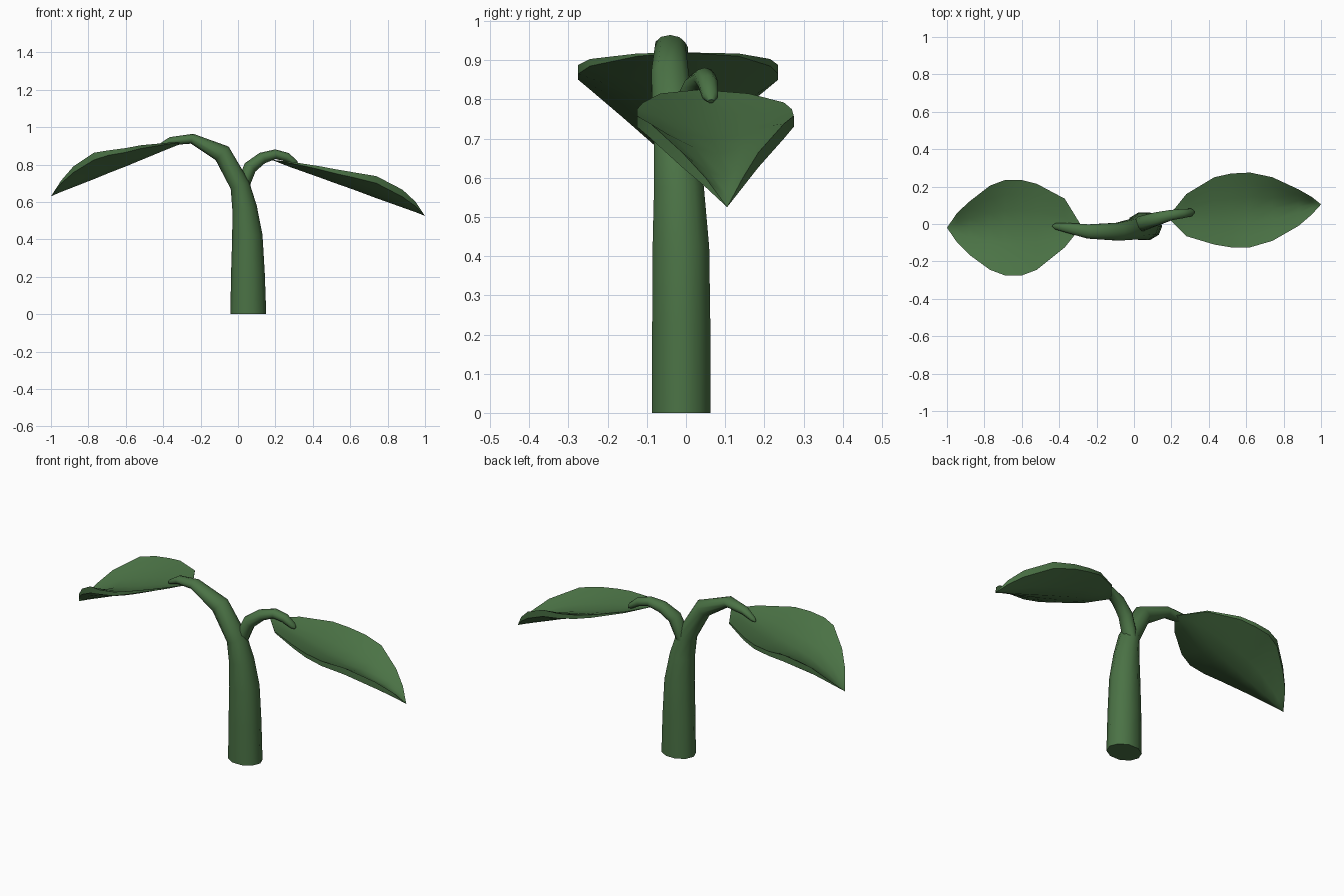
import bpy, bmesh, math
from mathutils import Vector

green = bpy.data.materials.new("leaf_green")
green.diffuse_color = (0.07, 0.17, 0.06, 1)


def finish(bm, name, angle):
    bmesh.ops.recalc_face_normals(bm, faces=bm.faces)
    me = bpy.data.meshes.new(name)
    bm.to_mesh(me)
    bm.free()
    me.materials.append(green)
    ob = bpy.data.objects.new(name, me)
    bpy.context.collection.objects.link(ob)
    bpy.ops.object.select_all(action='DESELECT')
    ob.select_set(True)
    bpy.context.view_layer.objects.active = ob
    bpy.ops.object.shade_smooth_by_angle(angle=math.radians(angle))
    return ob


def stem(name, path, sides=10):
    """Tapered tube; each path entry is x, y, z, in-plane radius, sideways radius."""
    bm = bmesh.new()
    pts = [Vector(p[:3]) for p in path]
    rings = []
    for i, p in enumerate(path):
        t = (pts[min(i + 1, len(pts) - 1)] - pts[max(i - 1, 0)]).normalized()
        if i == 0 and p[2] == 0:
            t = Vector((0, 0, 1))
        u = Vector((0, 1, 0)).cross(t).normalized()
        w = t.cross(u)
        rings.append([bm.verts.new(pts[i] + u * p[3] * math.cos(a) + w * p[4] * math.sin(a))
                      for a in (2 * math.pi * k / sides for k in range(sides))])
    for a, b in zip(rings, rings[1:]):
        for k in range(sides):
            n = (k + 1) % sides
            bm.faces.new((a[k], a[n], b[n], b[k]))
    bm.faces.new(rings[0])
    bm.faces.new(rings[-1])
    return finish(bm, name, 50)


def leaf(name, base, rows, tip):
    """Thin cupped blade; rows are x, y low, y high, underside rib z, upper rim z, lower rim z."""
    bm = bmesh.new()
    base, tip = Vector(base), Vector(tip)
    b, e = bm.verts.new(base), bm.verts.new(tip)
    fr = (-1, -0.7, -0.35, 0, 0.35, 0.7, 1)
    loops = []
    for x, y0, y1, zr, zu, zl in rows:
        ym = base.y + (tip.y - base.y) * (x - base.x) / (tip.x - base.x)
        zc = zr + 0.35 * (zu - zr)
        ys = [ym + abs(f) * ((y0 if f < 0 else y1) - ym) for f in fr]
        top = [(y, zc + (zu - zc) * abs(f) ** 1.5) for y, f in zip(ys, fr)]
        low = [(y, zr + (zl - zr) * abs(f) ** 1.3) for y, f in zip(ys, fr)]
        loops.append([bm.verts.new((x, y, z)) for y, z in top + low[::-1]])
    n = len(loops[0])
    for k in range(n):
        m = (k + 1) % n
        bm.faces.new((b, loops[0][k], loops[0][m]))
        bm.faces.new((e, loops[-1][m], loops[-1][k]))
        for r, s in zip(loops, loops[1:]):
            bm.faces.new((r[k], s[k], s[m], r[m]))
    return finish(bm, name, 50)


# Main stem, bending into the left leaf stalk
stem("main_stem", [
    (0.055, -0.012, 0, 0.096, 0.078), (0.053, -0.012, 0.22, 0.09, 0.078),
    (0.05, -0.013, 0.42, 0.081, 0.076), (0.035, -0.018, 0.57, 0.066, 0.067),
    (0.01, -0.026, 0.69, 0.053, 0.059), (-0.085, -0.041, 0.86, 0.05, 0.05),
    (-0.245, -0.04, 0.938, 0.027, 0.04), (-0.36, -0.02, 0.925, 0.022, 0.027),
    (-0.42, -0.012, 0.895, 0.013, 0.017), (-0.435, -0.011, 0.885, 0.004, 0.005)])

# Side stalk for the right leaf
stem("side_stalk", [
    (0.015, -0.01, 0.64, 0.03, 0.04), (0.035, 0.0, 0.71, 0.035, 0.042),
    (0.065, 0.01, 0.785, 0.036, 0.04), (0.13, 0.03, 0.835, 0.031, 0.036),
    (0.2, 0.048, 0.855, 0.026, 0.029), (0.26, 0.056, 0.84, 0.024, 0.026),
    (0.305, 0.062, 0.808, 0.017, 0.021), (0.32, 0.064, 0.795, 0.006, 0.008)])

# Leaves
leaf("left_leaf", (-0.28, -0.012, 0.92), [
    (-0.37, -0.125, 0.135, 0.885, 0.917, 0.910),
    (-0.52, -0.245, 0.215, 0.823, 0.903, 0.885),
    (-0.60, -0.275, 0.235, 0.79, 0.888, 0.865),
    (-0.69, -0.275, 0.235, 0.755, 0.876, 0.850),
    (-0.77, -0.245, 0.205, 0.722, 0.863, 0.825),
    (-0.88, -0.165, 0.12, 0.679, 0.79, 0.757),
    (-0.945, -0.10, 0.06, 0.654, 0.715, 0.70)], (-1, -0.02, 0.63))

leaf("right_leaf", (0.18, 0.035, 0.825), [
    (0.28, -0.065, 0.16, 0.786, 0.815, 0.808),
    (0.43, -0.11, 0.25, 0.733, 0.792, 0.775),
    (0.52, -0.125, 0.27, 0.70, 0.775, 0.752),
    (0.62, -0.125, 0.275, 0.665, 0.758, 0.730),
    (0.74, -0.09, 0.25, 0.62, 0.738, 0.70),
    (0.88, -0.01, 0.185, 0.57, 0.665, 0.627),
    (0.95, 0.05, 0.145, 0.545, 0.60, 0.576)], (1, 0.105, 0.525))
